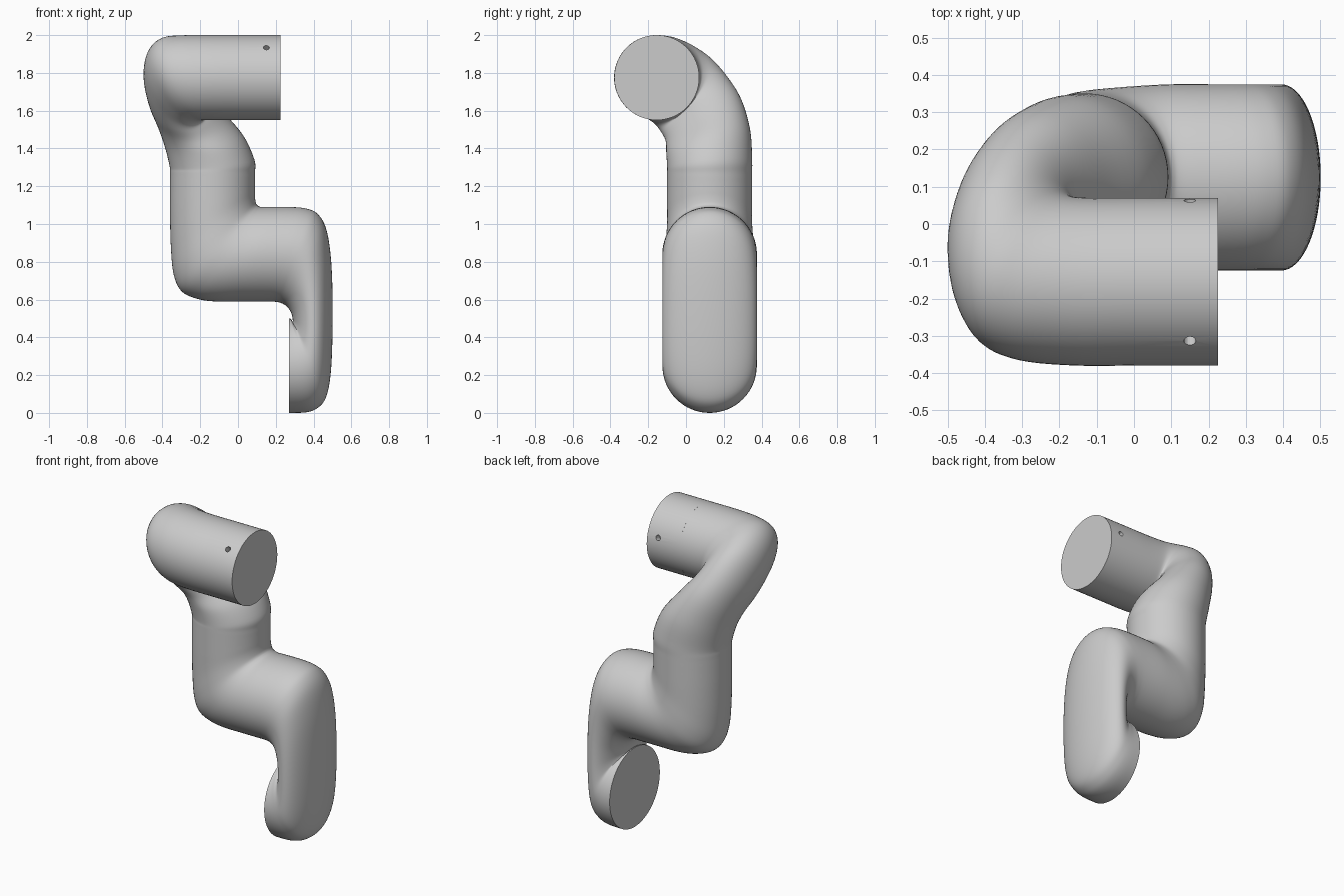
import bpy, bmesh, math
from mathutils import Vector

if "Cube" in bpy.data.objects:
    bpy.data.objects.remove(bpy.data.objects["Cube"])

SIDES, STEPS = 64, 5

# Lower bends in the xz plane: edge P (x, z), opposite edge Q (x, z), half width in y
W1, W2, YC = 0.25, 0.225, 0.125
lower = [
    (.27, 0, .27, .5), (.36, .003, .272, .5), (.42, .025, .277, .5),
    (.465, .08, .285, .49), (.49, .2, .287, .48), (.5, .4, .29, .49),
    (.5, .65, .285, .52), (.49, .84, .27, .55), (.465, .98, .25, .57),
    (.42, 1.055, .225, .583), (.36, 1.082, .2, .588), (.28, 1.09, .16, .59),
    (.18, 1.09, .02, .59), (.125, 1.09, -.12, .59), (.105, 1.097, -.22, .605),
    (.096, 1.108, -.3, .645), (.092, 1.125, -.34, .73), (.09, 1.15, -.355, .87),
    (.09, 1.18, -.36, 1.05), (.09, 1.22, -.36, 1.2)]
# Upper skewed bend: P (x, y, z), Q (x, y, z), side half axis (y, z)
upper = [
    (.09, .125, 1.27, -.36, .125, 1.27, .225, 0),
    (.087, .125, 1.34, -.363, .125, 1.31, .225, .02),
    (.03, .11, 1.46, -.39, .125, 1.42, .222, .06),
    (-.07, .075, 1.56, -.43, .11, 1.54, .2, .11),
    (-.13, .035, 1.61, -.475, .05, 1.66, .175, .145),
    (-.15, .02, 1.625, -.5, -.05, 1.78, .155, .165),
    (-.15, .018, 1.628, -.485, -.17, 1.865, .146, .171),
    (-.145, .017, 1.629, -.43, -.265, 1.91, .146, .171),
    (-.13, .016, 1.629, -.33, -.31, 1.92, .146, .171),
    (-.08, .016, 1.629, -.17, -.326, 1.921, .146, .171),
    (0, .016, 1.629, 0, -.326, 1.921, .146, .171)]

keys = []
for i, (px, pz, qx, qz) in enumerate(lower):
    w = W1 + (W2 - W1) * min(1, max(0, (i - 12) / 5))
    keys.append((Vector((px, YC, pz)), Vector((qx, YC, qz)), Vector((0, w, 0))))
for u in upper:
    keys.append((Vector(u[0:3]), Vector(u[3:6]), Vector((0, u[6], u[7]))))


def spline(a, b, c, d, t):
    return 0.5 * (2 * b + (c - a) * t + (2 * a - 5 * b + 4 * c - d) * t * t
                  + (3 * b - a - 3 * c + d) * t ** 3)


# Bent pipe: elliptical rings lofted along the smoothed key sections
sections = []
n = len(keys)
for i in range(n - 1):
    k = [keys[max(0, i - 1)], keys[i], keys[i + 1], keys[min(n - 1, i + 2)]]
    for s in range(STEPS):
        sections.append([spline(k[0][j], k[1][j], k[2][j], k[3][j], s / STEPS)
                         for j in range(3)])
sections.append(keys[-1])

bm = bmesh.new()
rings = []
for p, q, b in sections:
    c, a = (p + q) / 2, (q - p) / 2
    rings.append([bm.verts.new(c + a * math.cos(t) + b * math.sin(t))
                  for t in (2 * math.pi * j / SIDES for j in range(SIDES))])
for r0, r1 in zip(rings, rings[1:]):
    for j in range(SIDES):
        m = (j + 1) % SIDES
        bm.faces.new((r0[j], r0[m], r1[m], r1[j]))
bm.faces.new(rings[0])
bm.faces.new(rings[-1])
bmesh.ops.recalc_face_normals(bm, faces=bm.faces)
mesh = bpy.data.meshes.new("bent_pipe")
bm.to_mesh(mesh)
bm.free()
pipe = bpy.data.objects.new("bent_pipe", mesh)
bpy.context.collection.objects.link(pipe)


def smooth(obj):
    bpy.ops.object.select_all(action='DESELECT')
    obj.select_set(True)
    bpy.context.view_layer.objects.active = obj
    bpy.ops.object.shade_smooth_by_angle(angle=math.radians(40))


smooth(pipe)

# End collar with two small screw holes
AXIS = Vector((0, -.155, 1.775))
bpy.ops.mesh.primitive_cylinder_add(vertices=64, radius=.225, depth=.225,
                                    location=AXIS + Vector((.1125, 0, 0)),
                                    rotation=(0, math.pi / 2, 0))
collar = bpy.context.object
collar.name = "end_collar"
smooth(collar)
for i, deg in enumerate((135, 14)):
    d = Vector((0, math.cos(math.radians(deg)), math.sin(math.radians(deg))))
    bpy.ops.mesh.primitive_cylinder_add(vertices=20, radius=.016, depth=.08,
                                        location=AXIS + Vector((.15, 0, 0)) + d * .225)
    cutter = bpy.context.object
    cutter.name = f"hole_cutter_{i + 1}"
    cutter.rotation_euler = d.to_track_quat('Z', 'Y').to_euler()
    cutter.hide_render = True
    cutter.hide_set(True)
    mod = collar.modifiers.new(f"hole_{i + 1}", 'BOOLEAN')
    mod.operation = 'DIFFERENCE'
    mod.object = cutter
